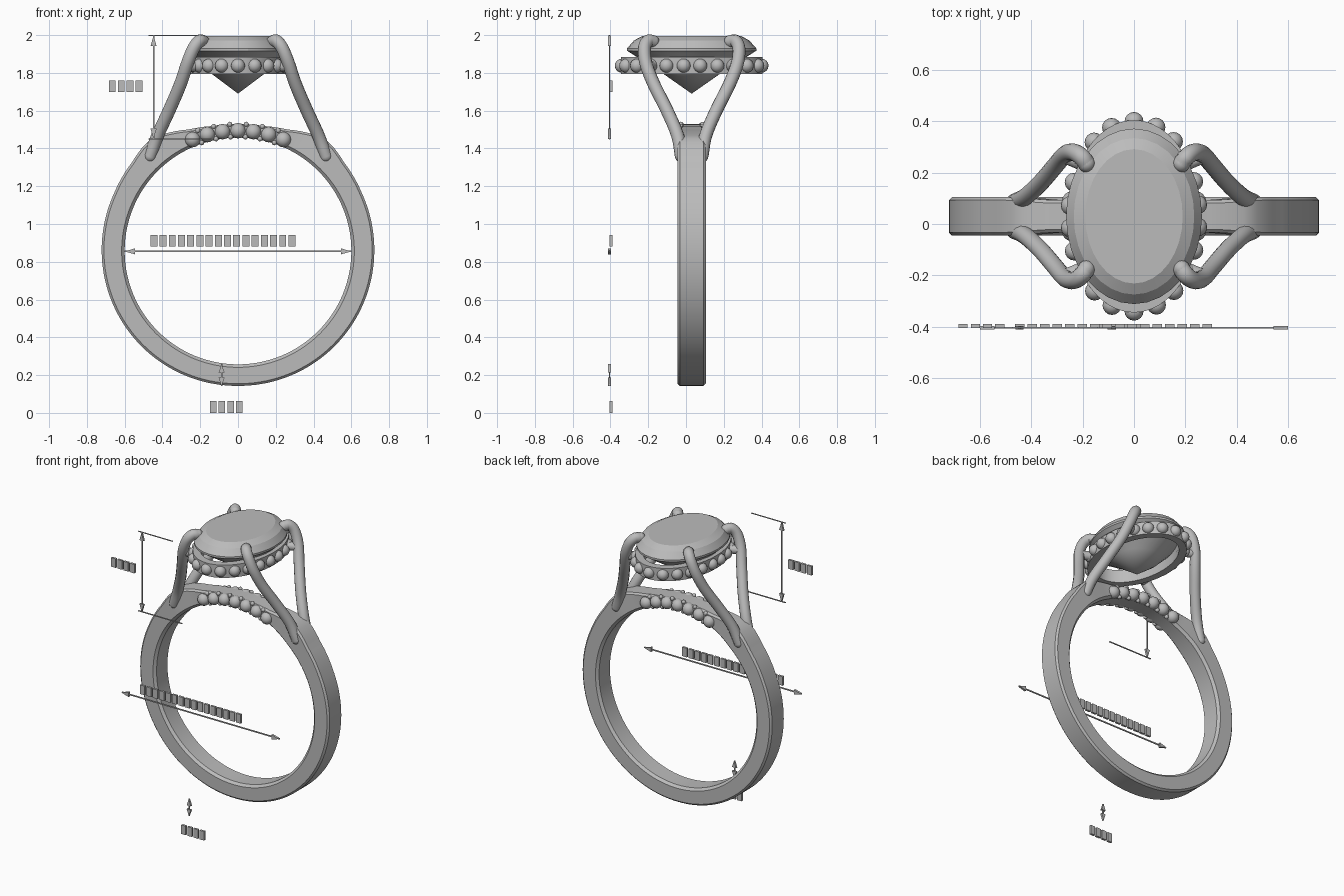
import bpy, bmesh, math
from mathutils import Vector

if "Cube" in bpy.data.objects:
    bpy.data.objects.remove(bpy.data.objects["Cube"])

CY = 0.03           # middle of the band in y
CZ = 0.857          # centre of the finger hole
TAU = math.tau

metal = bpy.data.materials.new("plain grey")
metal.use_nodes = True
grey = (0.5, 0.5, 0.5, 1)
metal.diffuse_color = grey
metal.node_tree.nodes["Principled BSDF"].inputs["Base Color"].default_value = grey


def finish(bm, name, smooth=30):
    bmesh.ops.recalc_face_normals(bm, faces=bm.faces)
    me = bpy.data.meshes.new(name)
    bm.to_mesh(me)
    bm.free()
    ob = bpy.data.objects.new(name, me)
    bpy.context.collection.objects.link(ob)
    me.materials.append(metal)
    if smooth:
        bpy.ops.object.select_all(action='DESELECT')
        ob.select_set(True)
        bpy.context.view_layer.objects.active = ob
        bpy.ops.object.shade_smooth_by_angle(angle=math.radians(smooth))
    return ob


def skin(bm, rings, closed):
    # bridge a list of equal vertex loops
    n = len(rings[0])
    for i in range(len(rings) if closed else len(rings) - 1):
        a, b = rings[i], rings[(i + 1) % len(rings)]
        for j in range(n):
            k = (j + 1) % n
            bm.faces.new((a[j], a[k], b[k], b[j]))


def ball(bm, pos, r, seg=16):
    made = bmesh.ops.create_uvsphere(bm, u_segments=seg, v_segments=seg // 2, radius=r)
    bmesh.ops.translate(bm, verts=made["verts"], vec=pos)


def tube(bm, pts, radius, seg=14):
    # swept round bar with rounded ends
    rings = []
    for i, p in enumerate(pts):
        t = (pts[min(i + 1, len(pts) - 1)] - pts[max(i - 1, 0)]).normalized()
        u = t.cross(Vector((0.3, 1, 0))).normalized()
        v = t.cross(u)
        rings.append([bm.verts.new(p + radius * (u * math.cos(TAU * j / seg) + v * math.sin(TAU * j / seg)))
                      for j in range(seg)])
    skin(bm, rings, False)
    ball(bm, pts[0], radius)
    ball(bm, pts[-1], radius)


def spline(pts, steps=6):
    # smooth path through the points
    p = [Vector(q) for q in pts]
    p = [2 * p[0] - p[1]] + p + [2 * p[-1] - p[-2]]
    out = []
    for a, b, c, d in zip(p, p[1:], p[2:], p[3:]):
        for s in range(steps):
            t = s / steps
            out.append(0.5 * (2 * b + (c - a) * t + (2 * a - 5 * b + 4 * c - d) * t ** 2
                              + (3 * b - a - 3 * c + d) * t ** 3))
    return out + [p[-2]]


# Band: chamfered section swept round the finger hole, with raised shoulders
shape = [(0, .672), (12, .676), (22, .694), (37, .752), (42, .748), (50, .732), (65, .724), (180, .714)]


def outer(deg):
    for (a, ra), (b, rb) in zip(shape, shape[1:]):
        if deg <= b:
            return ra + (rb - ra) * (deg - a) / (b - a)


bm = bmesh.new()
rings = []
N = 144
for i in range(N):
    phi = TAU * i / N
    deg = math.degrees(min(phi, TAU - phi))
    ro, ri = outer(deg), 0.6
    w = 0.075 - 0.012 * max(0, min(1, (42 - deg) / 15))
    c, d = 0.012, 0.016
    half = [(ri, w - d), (ri + d, w), (ro - c, w), (ro, w - c)]
    section = half + [(r, -y) for r, y in reversed(half)]
    rings.append([bm.verts.new((r * math.sin(phi), CY + y, CZ + r * math.cos(phi))) for r, y in section])
skin(bm, rings, True)
finish(bm, "band", 25)

# Accent stones and their holding beads on both faces of the bridge
stones, beads = bmesh.new(), bmesh.new()
for side in (-1, 1):
    y = CY + side * 0.057
    for i in range(-3, 4):
        a = i * 0.129
        ball(stones, (0.637 * math.sin(a), y, CZ + 0.637 * math.cos(a)), 0.041)
    for i in range(-3, 3):
        a = (i + 0.5) * 0.129
        for r in (0.605, 0.672):
            ball(beads, (r * math.sin(a), y, CZ + r * math.cos(a)), 0.014, 10)
finish(stones, "bridge_stones", 60)
finish(beads, "bridge_beads", 60)


def oval(bm, rx, ry, z, n):
    return [bm.verts.new((rx * math.cos(TAU * j / n), CY + ry * math.sin(TAU * j / n), z)) for j in range(n)]


# Halo: flat oval collar
bm = bmesh.new()
skin(bm, [oval(bm, x, y, z, 64) for x, y, z in
          ((.255, .375, 1.795), (.255, .375, 1.883), (.205, .325, 1.883), (.205, .325, 1.795))], True)
finish(bm, "halo")

# Halo stones, evenly spaced along the oval
bm = bmesh.new()
fine = [Vector((.25 * math.sin(TAU * k / 720), CY - .37 * math.cos(TAU * k / 720), 1.838)) for k in range(721)]
total = sum((b - a).length for a, b in zip(fine, fine[1:]))
walked, count, placed = 0, 22, 0
for a, b in zip(fine, fine[1:]):
    if placed < count and walked >= placed * total / count - 1e-6:
        ball(bm, a, 0.037)
        placed += 1
    walked += (b - a).length
finish(bm, "halo_stones", 60)

# Centre stone: faceted oval with a pointed underside
bm = bmesh.new()
M = 32
levels = [(.14, .15, 1.795), (.245, .315, 1.9), (.265, .342, 1.917),
          (.265, .342, 1.93), (.235, .305, 1.972), (.19, .262, 1.995)]
rings = [oval(bm, x, y, z, M) for x, y, z in levels]
skin(bm, rings, False)
tip = bm.verts.new((0, CY, 1.69))
for j in range(M):
    bm.faces.new((tip, rings[0][(j + 1) % M], rings[0][j]))
bm.faces.new(rings[-1])
finish(bm, "centre_stone", 14)

# Four claws rising from the shoulders, each with a short strut to the halo
path = [(.465, .055, 1.36), (.425, .075, 1.47), (.365, .13, 1.6), (.305, .2, 1.74),
        (.268, .242, 1.85), (.235, .25, 1.93), (.205, .232, 1.968), (.185, .205, 1.966)]
for sx, xn in ((-1, "right"), (1, "left")):
    for sy, yn in ((-1, "front"), (1, "back")):
        bm = bmesh.new()
        tube(bm, [Vector((sx * p.x, CY + sy * p.y, p.z)) for p in spline(path)], 0.034)
        tube(bm, [Vector((sx * x, CY + sy * y, 1.835)) for x, y in ((.272, .235), (.19, .2))], 0.028)
        finish(bm, f"{yn}_{xn}_claw", 50)


# Measuring arrows and blank tags, thin flat pieces standing in front of the band
def slab(bm, pts, y0, y1):
    skin_rings = [[bm.verts.new((x, y, z)) for x, z in pts] for y in (y0, y1)]
    skin(bm, skin_rings, False)
    for ring in skin_rings:
        bm.faces.new(ring)


def box(bm, x0, x1, z0, z1, y0=-.408, y1=-.402):
    slab(bm, [(x0, z0), (x1, z0), (x1, z1), (x0, z1)], y0, y1)


def arrow(name, a, b, head):
    a, b = Vector(a), Vector(b)
    d = (b - a).normalized()
    n = Vector((-d.y, d.x))
    bm = bmesh.new()
    slab(bm, [a + n * .004, b + n * .004, b - n * .004, a - n * .004], -.408, -.402)
    for p, s in ((a, 1), (b, -1)):
        q = p + d * s * head
        slab(bm, [p, q + n * .016, q - n * .016], -.412, -.398)
    finish(bm, name, 0)


arrow("height_arrow", (-.447, 1.45), (-.447, 1.997), .055)
arrow("width_arrow", (-.6, .855), (.6, .855), .055)
arrow("thickness_arrow", (-.087, .142), (-.087, .258), .045)

bm = bmesh.new()
box(bm, -.475, -.215, 1.995, 2.0)
box(bm, -.475, -.14, 1.447, 1.453)
finish(bm, "extension_lines", 0)

for name, x0, x1, z, n in (("height_tag", -.69, -.5, 1.698, 4),
                           ("width_tag", -.47, .31, .88, 16),
                           ("thickness_tag", -.155, .03, 0, 4)):
    bm = bmesh.new()
    step = (x1 - x0) / n
    for i in range(n):
        box(bm, x0 + i * step + .006, x0 + (i + 1) * step - .006, z, z + .062, -.405, -.39)
    finish(bm, name, 0)
